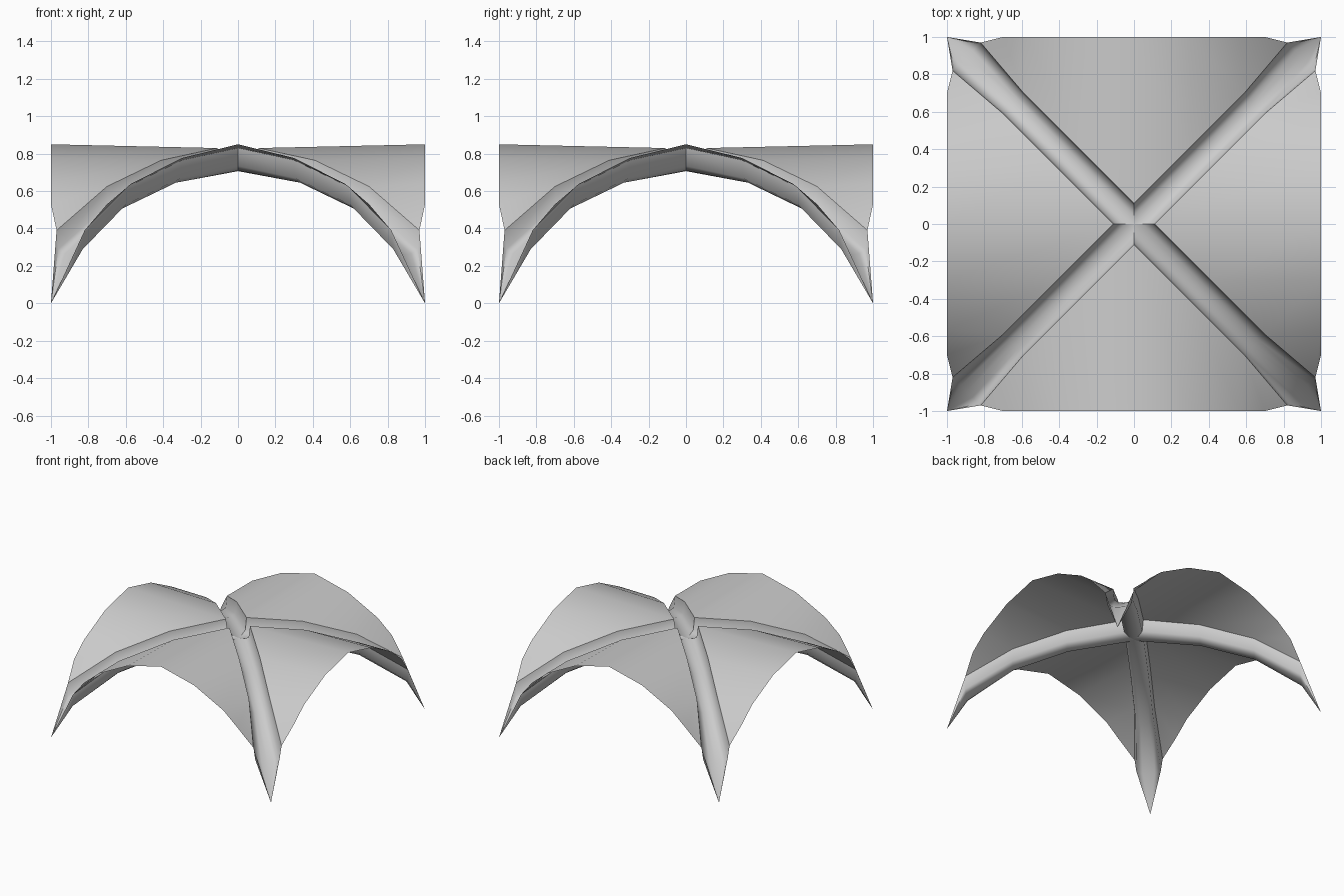
import bpy, bmesh
from math import radians
from mathutils import Matrix

cube = bpy.data.objects.get("Cube")
if cube:
    bpy.data.objects.remove(cube)

stone = bpy.data.materials.new("pale_grey")
stone.use_nodes = True
grey = (0.6, 0.6, 0.6, 1)
stone.diffuse_color = grey
stone.node_tree.nodes["Principled BSDF"].inputs["Base Color"].default_value = grey


def make_sheet(name, rows, turn):
    """Skin equal rows of points into a smooth open sheet facing up."""
    bm = bmesh.new()
    grid = [[bm.verts.new(p) for p in row] for row in rows]
    for a, b in zip(grid, grid[1:]):
        for i in range(len(a) - 1):
            bm.faces.new((a[i], a[i + 1], b[i + 1], b[i]))
    bmesh.ops.remove_doubles(bm, verts=bm.verts, dist=0.0005)
    bm.normal_update()
    if sum(f.normal.z * f.calc_area() for f in bm.faces) < 0:
        bmesh.ops.reverse_faces(bm, faces=bm.faces)
    bmesh.ops.rotate(bm, verts=bm.verts, matrix=Matrix.Rotation(radians(turn), 3, 'Z'))
    mesh = bpy.data.meshes.new(name)
    bm.to_mesh(mesh)
    bm.free()
    mesh.materials.append(stone)
    obj = bpy.data.objects.new(name, mesh)
    bpy.context.collection.objects.link(obj)
    bpy.ops.object.select_all(action='DESELECT')
    obj.select_set(True)
    bpy.context.view_layer.objects.active = obj
    bpy.ops.object.shade_smooth_by_angle(angle=radians(60))


# Rib stations along the diagonal: position, half width, rim height, depth
stations = [(0, 0.055, 0.83, 0.12), (0.355, 0.055, 0.765, 0.12),
            (0.645, 0.055, 0.625, 0.12), (0.895, 0.075, 0.39, 0.125),
            (1, 0, 0, 0)]
# Half of the rounded channel section: width share, depth share
half = [(1, 0), (0.87, 0.8), (0.42, 1)]
section = half + [(0, 1.03)] + [(-w, d) for w, d in reversed(half)]


def rib_row(t, width, z, depth):
    row = []
    for w, d in section:
        u = w * width
        along = abs(u) if t == 0 else t      # mitre at the crossing
        row.append((along + u, along - u, z - d * depth))
    return row


rib_rows = [rib_row(*s) for s in stations]

# Web facing the front: inner edge follows the rib rims, outer edge is the arch
rim = [(t - w, -t - w, z) for t, w, z, d in stations[:4]]
rim[0] = (0, -0.11, 0.83)
arch = [(0, -1, 0.85), (0.3, -1, 0.777), (0.57, -1, 0.64), (0.7, -1, 0.53)]


def mirrored(points):
    return [(-x, y, z) for x, y, z in reversed(points[1:])] + points


web_rows = [mirrored(rim), mirrored(arch)]

for i, (side, corner) in enumerate([("front", "back_left"), ("left", "back_right"),
                                    ("back", "front_right"), ("right", "front_left")]):
    make_sheet(side + "_vault_web", web_rows, 90 * i)
    make_sheet(corner + "_rib", rib_rows, 90 * i)
